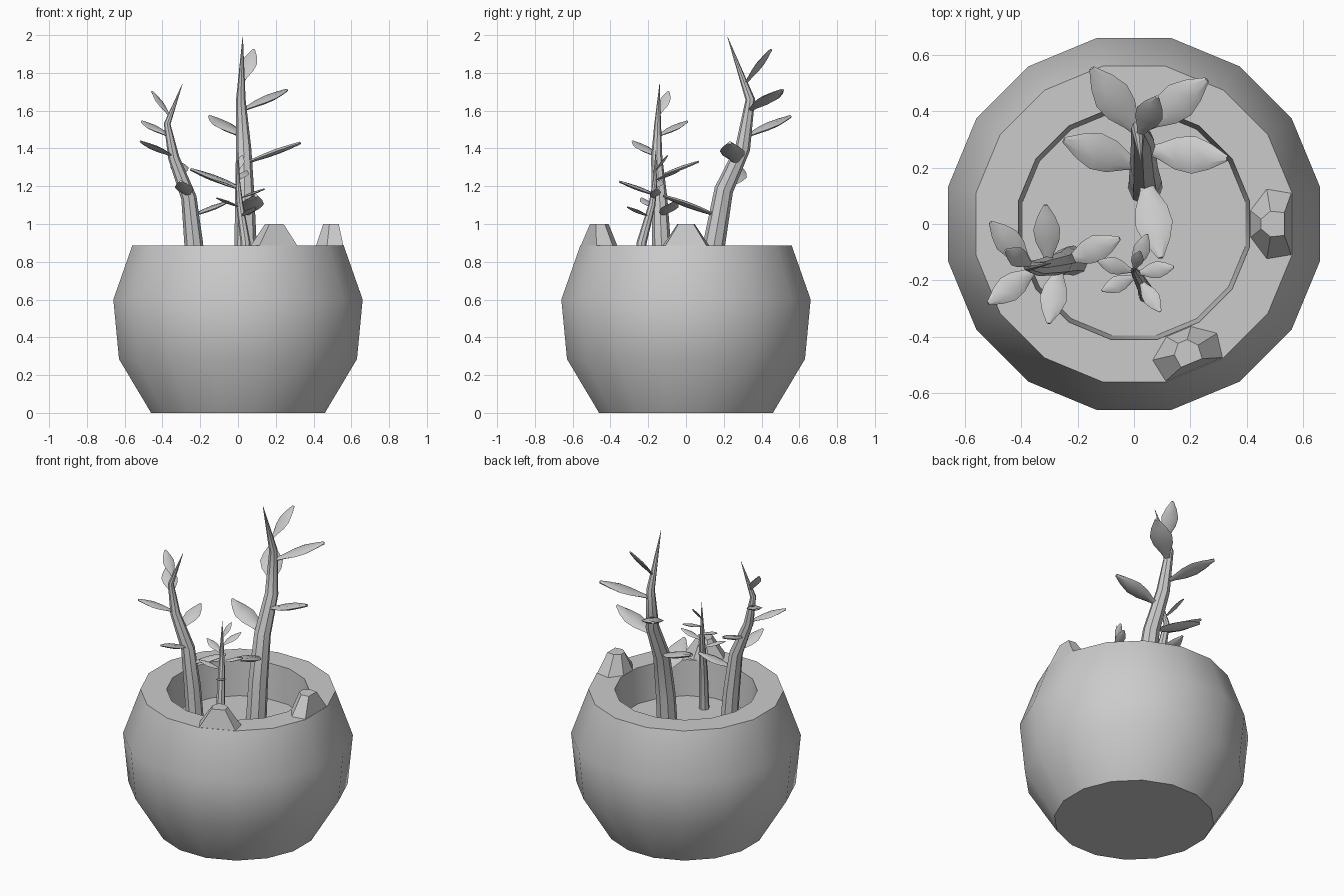
import bpy, bmesh, math
from mathutils import Vector, Matrix

cube = bpy.data.objects.get("Cube")
if cube:
    bpy.data.objects.remove(cube, do_unlink=True)

GREY = (0.6, 0.6, 0.6, 1)
SOIL = 0.66
UP = Vector((0, 0, 1))

clay = bpy.data.materials.new("plain grey")
clay.use_nodes = True
clay.diffuse_color = GREY
clay.node_tree.nodes["Principled BSDF"].inputs["Base Color"].default_value = GREY


def circle(radius, sides, offset=0.0):
    steps = [math.tau * (i + offset) / sides for i in range(sides)]
    return [Vector((radius * math.cos(a), radius * math.sin(a), 0)) for a in steps]


def loft(name, rings, smooth=True):
    """Join closed rings of points in order, cap both ends and add the object."""
    bm = bmesh.new()
    rows = [[bm.verts.new(point) for point in ring] for ring in rings]
    for low, high in zip(rows, rows[1:]):
        for i in range(len(low)):
            bm.faces.new((low[i - 1], low[i], high[i], high[i - 1]))
    bm.faces.new(rows[0])
    bm.faces.new(rows[-1])
    bmesh.ops.recalc_face_normals(bm, faces=bm.faces)
    mesh = bpy.data.meshes.new(name)
    bm.to_mesh(mesh)
    bm.free()
    mesh.materials.append(clay)
    obj = bpy.data.objects.new(name, mesh)
    bpy.context.collection.objects.link(obj)
    if smooth:
        bpy.ops.object.select_all(action='DESELECT')
        obj.select_set(True)
        bpy.context.view_layer.objects.active = obj
        bpy.ops.object.shade_smooth_by_angle(angle=math.radians(32))


# Pot: sixteen sided, with a thick rim and a raised soil floor
profile = [(0.46, 0), (0.63, 0.285), (0.66, 0.6), (0.56, 0.885),
           (0.41, 0.885), (0.395, SOIL)]
corner = 1 / math.cos(math.pi / 16)
loft("pot", [[point + UP * height for point in circle(radius * corner, 16, 0.5)]
             for radius, height in profile])

# Tapered nubs on the rim: a mirrored foot shrunk towards its top
half_foot = [(0.41, 0.05), (0.47, 0.13), (0.56, 0.115)]
foot = [Vector((x, -y, 0.875)) for x, y in half_foot]
foot += [Vector((x, y, 0.875)) for x, y in reversed(half_foot)]
crown = [Vector((0.495 + (p.x - 0.49) * 0.55, p.y * 0.35, 1)) for p in foot]
for name, angle in (("rim_nub_left", 0), ("rim_nub_front", -67.5)):
    turn = Matrix.Rotation(math.radians(angle), 3, 'Z')
    loft(name, [[turn @ point for point in ring] for ring in (foot, crown)], smooth=False)


def stem(name, path, radius):
    """Tube along the path that narrows to a point."""
    rings = []
    for i, point in enumerate(path):
        along = path[min(i + 1, len(path) - 1)] - path[max(i - 1, 0)]
        tilt = UP.rotation_difference(along)
        height = (point.z - SOIL) / (path[-1].z - SOIL)
        narrowed = radius * (1.02 - height ** 1.8)
        rings.append([point + tilt @ spoke for spoke in circle(narrowed, 8)])
    loft(name, rings)


def point_on(path, height):
    for low, high in zip(path, path[1:]):
        if height <= high.z:
            return low.lerp(high, (height - low.z) / (high.z - low.z))


def leaf(name, base, heading, lift, length):
    """Flat pointed leaf growing from base."""
    turn = Matrix.Rotation(heading, 3, 'Z') @ Matrix.Rotation(-lift, 3, 'Y')
    rings = []
    for i in range(6):
        t = i / 5
        swell = max(0.15, math.sin(math.pi * t ** 1.2))
        rings.append([base + turn @ Vector((length * t,
                                            length * 0.21 * swell * p.x,
                                            length * 0.05 * (0.4 + 0.6 * swell) * p.y))
                      for p in circle(1, 6)])
    loft(name, rings)


def plant(name, points, radius, length, lowest, highest, headings):
    """A stem with evenly spaced leaves; the top leaf is shorter and steeper."""
    path = [Vector(point) for point in points]
    stem(name + "_stem", path, radius)
    last = len(headings) - 1
    for i, heading in enumerate(headings):
        base = point_on(path, lowest + (highest - lowest) * i / last)
        top = i == last
        leaf(f"{name}_leaf_{i + 1}", base, math.radians(heading),
             math.radians(50 if top else 20), length * (0.75 if top else 1))


# Three plants of different height
plant("tall_plant",
      [(0.04, 0.13, SOIL), (0.04, 0.15, 0.9), (0.035, 0.2, 1.18),
       (0.03, 0.3, 1.4), (0.015, 0.34, 1.66), (0.025, 0.22, 1.99)],
      0.06, 0.32, 1.04, 1.74, [-79, 161, -6, 126, 37, 65])
plant("middle_plant",
      [(-0.215, -0.13, SOIL), (-0.235, -0.13, 0.9), (-0.26, -0.14, 1.14),
       (-0.34, -0.155, 1.35), (-0.375, -0.15, 1.53), (-0.295, -0.14, 1.74)],
      0.052, 0.23, 1.04, 1.57, [23, -101, 93, -144, 133, 150])
plant("small_plant",
      [(0.045, -0.25, SOIL), (0.04, -0.235, 0.9), (0.01, -0.18, 1.1),
       (0, -0.165, 1.22), (0, -0.16, 1.39)],
      0.03, 0.145, 1.04, 1.28, [-57, -157, 10, 164, 70, 72])
